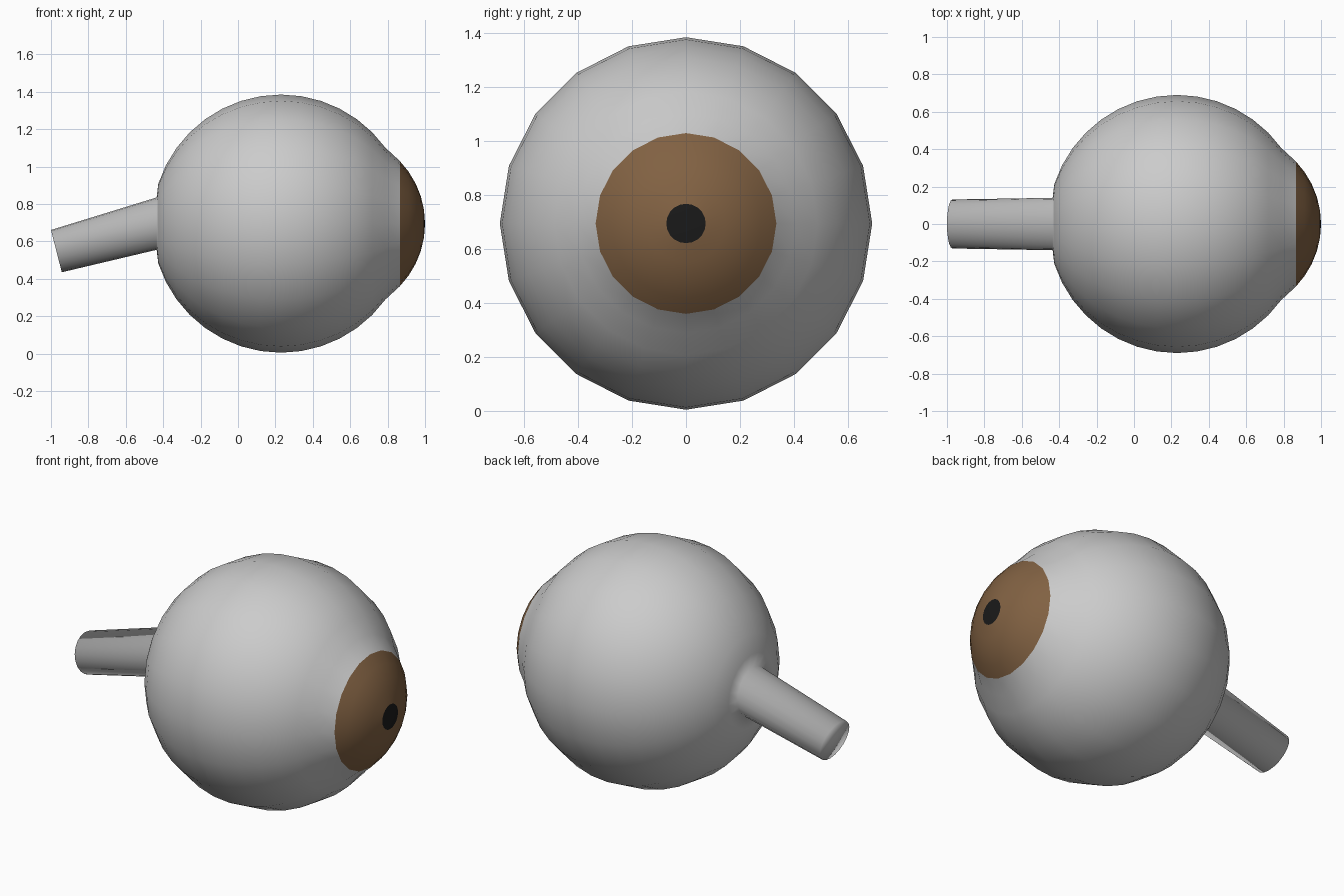
import bpy, bmesh
from math import sin, cos, pi, radians
from mathutils import Vector

if "Cube" in bpy.data.objects:
    bpy.data.objects.remove(bpy.data.objects["Cube"])

SIDES = 20
CX, CZ, R = 0.23, 0.695, 0.69       # eyeball centre and radius
COR_X, COR_R = 0.517, 0.483         # cornea centre and radius


def ring(x, r, z=CZ, ry=None, lean=0.0):
    """Ring of points around the x axis; lean tilts it sideways."""
    ry = r if ry is None else ry
    pts = []
    for i in range(SIDES):
        a = 2 * pi * i / SIDES
        pts.append(Vector((x + lean * cos(a), ry * sin(a), z + r * cos(a))))
    return pts


def skin(name, rings, tip=None, color=None):
    """Join rings into a smooth surface, closing the last one at tip."""
    bm = bmesh.new()
    loops = [[bm.verts.new(p) for p in pts] for pts in rings]
    for a, b in zip(loops, loops[1:]):
        for i in range(SIDES):
            j = (i + 1) % SIDES
            bm.faces.new((a[i], a[j], b[j], b[i]))
    end = bm.verts.new(tip)
    for i in range(SIDES):
        bm.faces.new((loops[-1][i], loops[-1][(i + 1) % SIDES], end))
    for f in bm.faces:
        f.smooth = True
    # face away from the eyeball centre
    bm.normal_update()
    if sum((f.calc_center_median() - Vector((CX, 0, CZ))).dot(f.normal) for f in bm.faces) < 0:
        bmesh.ops.reverse_faces(bm, faces=bm.faces[:])
    me = bpy.data.meshes.new(name)
    bm.to_mesh(me)
    bm.free()
    ob = bpy.data.objects.new(name, me)
    bpy.context.collection.objects.link(ob)
    if color:
        mat = bpy.data.materials.new(name + "_colour")
        mat.diffuse_color = color
        mat.use_nodes = True
        mat.node_tree.nodes["Principled BSDF"].inputs["Base Color"].default_value = mat.diffuse_color
        me.materials.append(mat)
    return ob


def cornea_ring(deg):
    a = radians(deg)
    return ring(COR_X + COR_R * cos(a), COR_R * sin(a))


EDGE, PUPIL = 43.9, 8.7

# white of the eye, running into the drooping optic nerve
white = [cornea_ring(EDGE)]
for k in range(4, 19):
    a = radians(9 * k)
    white.append(ring(CX + R * cos(a), R * sin(a)))
white.append(ring(-0.435, 0.14))
white.append(ring(-0.971, 0.113, 0.548, 0.131, lean=-0.029))
skin("eyeball_with_nerve", white, tip=(-0.971, 0, 0.548))

# iris band on the bulging cornea
iris = [cornea_ring(EDGE + (PUPIL - EDGE) * k / 4) for k in range(5)]
ob = skin("iris", iris, tip=(COR_X + COR_R, 0, CZ), color=(0.22, 0.12, 0.055, 1))

# open the iris for the pupil
bm = bmesh.new()
bm.from_mesh(ob.data)
tip = max(bm.verts, key=lambda v: v.co.x)
bmesh.ops.delete(bm, geom=[tip], context='VERTS')
bm.to_mesh(ob.data)
bm.free()

# pupil
skin("pupil", [cornea_ring(PUPIL)], tip=(COR_X + COR_R, 0, CZ), color=(0.01, 0.01, 0.01, 1))
